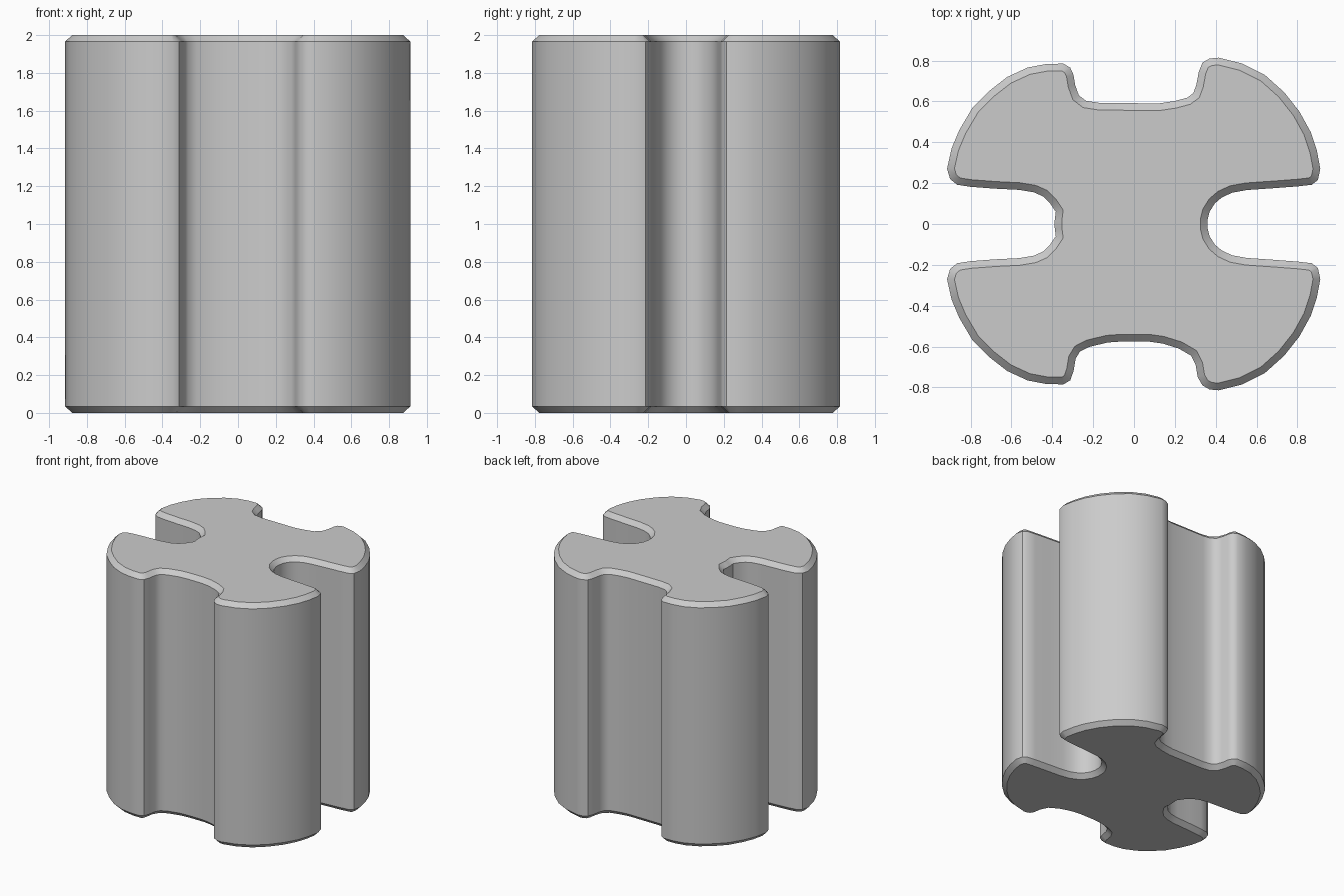
import bpy
from mathutils import Vector

if "Cube" in bpy.data.objects:
    bpy.data.objects.remove(bpy.data.objects["Cube"])

HEIGHT, CHAMFER = 2.0, 0.035

# Right and left upper lobes, from the side slot round to the notch
right_lobe = [(0.36, 0.02), (0.37, 0.06), (0.395, 0.1), (0.43, 0.13), (0.48, 0.153),
              (0.55, 0.166), (0.68, 0.175), (0.8, 0.184), (0.87, 0.192), (0.9, 0.215),
              (0.912, 0.27), (0.895, 0.36), (0.865, 0.45), (0.81, 0.55), (0.735, 0.645),
              (0.64, 0.73), (0.53, 0.785), (0.415, 0.814), (0.37, 0.81), (0.335, 0.79)]
left_lobe = [(-0.388, 0.02), (-0.383, 0.06), (-0.41, 0.1), (-0.445, 0.135), (-0.49, 0.155),
             (-0.56, 0.167), (-0.68, 0.173), (-0.8, 0.182), (-0.865, 0.192), (-0.9, 0.22),
             (-0.915, 0.27), (-0.893, 0.37), (-0.855, 0.46), (-0.79, 0.57), (-0.71, 0.65),
             (-0.62, 0.72), (-0.52, 0.766), (-0.43, 0.783), (-0.345, 0.785), (-0.312, 0.765)]
# The two notches differ slightly
back_notch = [(0.317, 0.745), (0.305, 0.68), (0.29, 0.64), (0.26, 0.618), (0.2, 0.602),
              (0.12, 0.59), (-0.17, 0.593), (-0.235, 0.603), (-0.27, 0.63), (-0.288, 0.68), (-0.296, 0.73)]
front_notch = [(-0.296, -0.72), (-0.286, -0.66), (-0.265, -0.625), (-0.22, -0.602), (-0.13, -0.58),
               (-0.06, -0.575), (0.07, -0.575), (0.14, -0.585), (0.22, -0.61), (0.28, -0.645),
               (0.302, -0.69), (0.312, -0.75)]


def mirror_y(points):
    return [(x, -y) for x, y in points]


outline = (right_lobe + back_notch + left_lobe[::-1] + mirror_y(left_lobe)
           + front_notch + mirror_y(right_lobe)[::-1])


def inset(points, d):
    """Mitred inward offset of a counter-clockwise outline."""
    pts = [Vector(p) for p in points]
    result = []
    for i, p in enumerate(pts):
        a = (p - pts[i - 1]).normalized()
        b = (pts[(i + 1) % len(pts)] - p).normalized()
        na, nb = Vector((-a.y, a.x)), Vector((-b.y, b.x))
        m = (na + nb).normalized()
        result.append(p + m * (d / max(m.dot(na), 0.5)))
    return result


# Extruded body with chamfered ends
inner = inset(outline, CHAMFER)
levels = [(inner, 0), (outline, CHAMFER), (outline, HEIGHT - CHAMFER), (inner, HEIGHT)]
verts = [(p[0], p[1], z) for ring, z in levels for p in ring]
n = len(outline)
faces = [list(range(n))[::-1], list(range(3 * n, 4 * n))]
for k in range(3):
    for i in range(n):
        j = (i + 1) % n
        faces.append([k * n + i, k * n + j, (k + 1) * n + j, (k + 1) * n + i])

mesh = bpy.data.meshes.new("lobed_column")
mesh.from_pydata(verts, [], faces)
mesh.update()
column = bpy.data.objects.new("lobed_column", mesh)
bpy.context.collection.objects.link(column)
bpy.context.view_layer.objects.active = column
column.select_set(True)
bpy.ops.object.shade_smooth_by_angle(angle=0.6)
